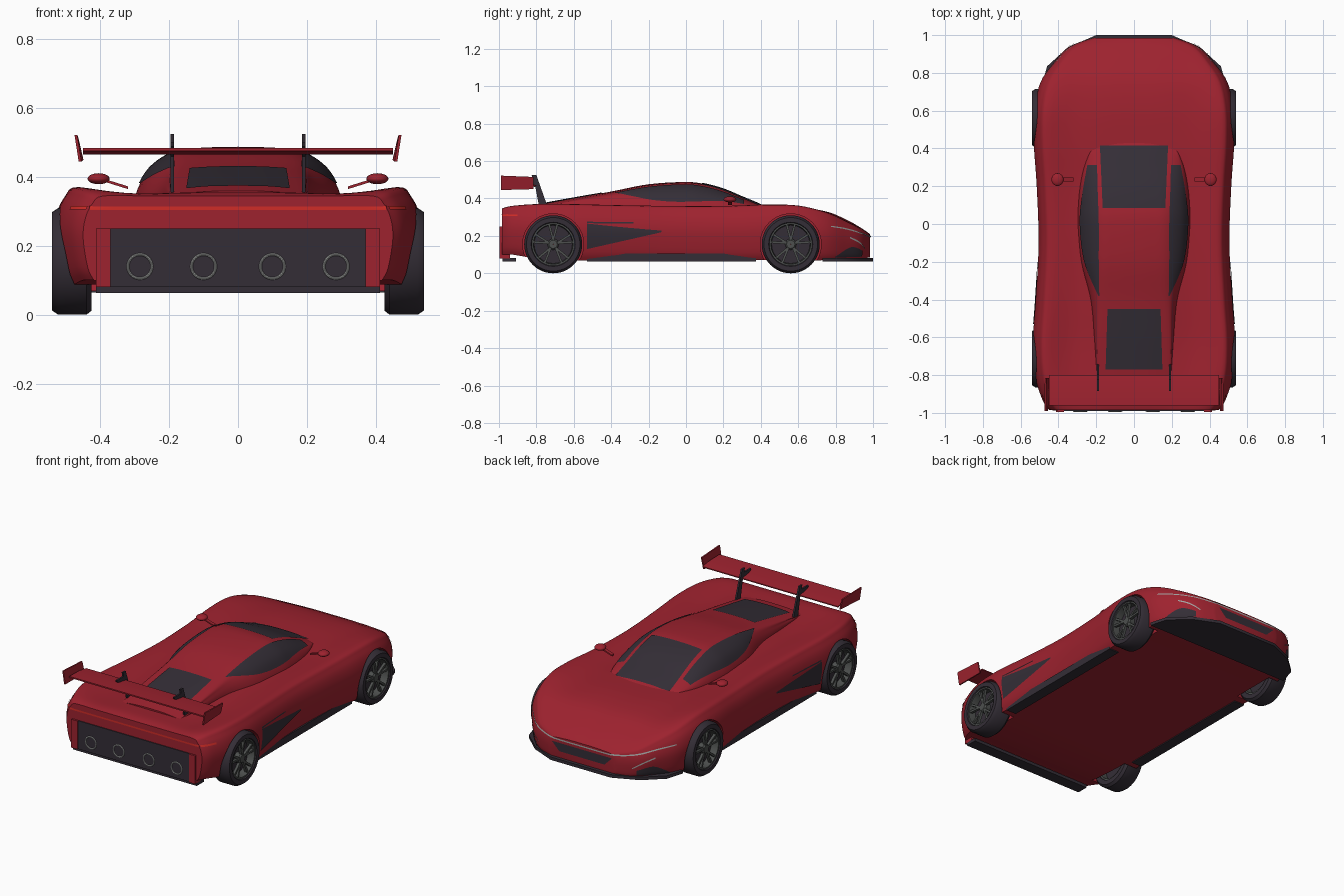
import bpy, bmesh, math
from math import sin, cos, pi
from mathutils import Vector as V
from mathutils.bvhtree import BVHTree

cube = bpy.data.objects.get("Cube")
if cube:
    bpy.data.objects.remove(cube)


def material(name, *rgb):
    m = bpy.data.materials.new(name)
    m.use_nodes = True
    m.diffuse_color = (*rgb, 1)
    m.node_tree.nodes["Principled BSDF"].inputs["Base Color"].default_value = (*rgb, 1)
    return m


red = material("body red", .34, .016, .028)
dark = material("dark trim", .034, .027, .037)
grey = material("rim grey", .075, .08, .077)
silver = material("light silver", .36, .37, .36)
tail = material("tail light red", .62, .025, .02)


def make(name, verts, faces, mat, mirror=False, fix=True):
    mesh = bpy.data.meshes.new(name)
    mesh.from_pydata([tuple(v) for v in verts], [], faces)
    if fix:
        bm = bmesh.new()
        bm.from_mesh(mesh)
        bmesh.ops.recalc_face_normals(bm, faces=bm.faces)
        bm.to_mesh(mesh)
        bm.free()
    mesh.materials.append(mat)
    ob = bpy.data.objects.new(name, mesh)
    bpy.context.collection.objects.link(ob)
    if mirror:
        ob.modifiers.new("Mirror", "MIRROR")
    return ob


def smooth(pts, n):
    """Catmull-Rom curve through pts, n steps per span."""
    pts = [V(p) for p in pts]
    p = [pts[0]] + pts + [pts[-1]]
    out = []
    for i in range(1, len(pts)):
        a, b, c, d = p[i - 1:i + 3]
        for k in range(n):
            t = k / n
            out.append(b + t * (c - a + t * (2 * a - 5 * b + 4 * c - d + t * (3 * b - a - 3 * c + d))) / 2)
    return out + [pts[-1]]


def loft(name, stations, section, mat):
    """Skin mirrored half sections along the length."""
    rings = []
    for s in smooth(stations, 5):
        half = smooth([(x, s[0], z) for x, z in section(*s[1:])], 4)
        rings.append(half + [V((-p.x, p.y, p.z)) for p in reversed(half[:-1])])
    n, m = len(rings[0]), len(rings)
    faces = [(r * n + i, r * n + (i + 1) % n, (r + 1) * n + (i + 1) % n, (r + 1) * n + i)
             for r in range(m - 1) for i in range(n)]
    faces += [range(n), range((m - 1) * n, m * n)]
    return make(name, [p for r in rings for p in r], faces, mat)


def prism(name, pts, off, mat, mirror=False):
    n, off = len(pts), V(off)
    verts = [V(p) for p in pts] + [V(p) + off for p in pts]
    faces = [range(n), range(n, 2 * n)]
    faces += [(i, (i + 1) % n, n + (i + 1) % n, n + i) for i in range(n)]
    return make(name, verts, faces, mat, mirror)


def box(name, x, y, z, mat, mirror=False):
    pts = [(x[0], y[0], z[0]), (x[1], y[0], z[0]), (x[1], y[1], z[0]), (x[0], y[1], z[0])]
    return prism(name, pts, (0, 0, z[1] - z[0]), mat, mirror)


def lathe(name, prof, cy, mat, n=48):
    """Closed profile of (x, radius) turned about a wheel axle."""
    m = len(prof)
    verts = [(x, cy + r * cos(a * 2 * pi / n), AXLE + r * sin(a * 2 * pi / n))
             for a in range(n) for x, r in prof]
    faces = [(a * m + i, a * m + (i + 1) % m, (a + 1) % n * m + (i + 1) % m, (a + 1) % n * m + i)
             for a in range(n) for i in range(m)]
    return make(name, verts, faces, mat, True)


# Main shell: y, half width, floor, fender top, valley, centre line
def shell_section(w, zb, zf, zv, zc):
    h = zf - zb
    return [(.93 * w, zb), (.97 * w, zb + .15 * h), (w, zb + .5 * h), (.985 * w, zb + .74 * h),
            (.94 * w, zb + .91 * h), (.87 * w, zf), (.6 * w, zv), (.28 * w, zc), (0, zc)]


body = loft("body_shell", [V(s) for s in (
    (-.985, .45, .1, .345, .345, .345), (-.93, .485, .1, .36, .352, .355),
    (-.8, .525, .08, .37, .345, .35), (-.62, .535, .07, .37, .34, .35),
    (-.4, .52, .07, .365, .345, .36), (-.1, .505, .07, .36, .35, .36),
    (.2, .515, .07, .36, .345, .35), (.42, .53, .07, .367, .35, .352),
    (.6, .528, .07, .362, .345, .35), (.75, .495, .07, .325, .325, .33),
    (.86, .42, .075, .275, .28, .285), (.94, .34, .08, .23, .238, .24),
    (.985, .22, .085, .2, .205, .208))], shell_section, red)


# Cabin: y, base half width, roof half width, roof height
def cabin_section(wb, wt, zt):
    base = min(.345, zt - .03)
    edge = zt - .012
    return [(wb, .28), (wb, base), (wt + .65 * (wb - wt), base + .62 * (edge - base)),
            (wt, edge), (.5 * wt, zt - .002), (0, zt)]


cabin = loft("cabin", [V(s) for s in (
    (.45, .2, .18, .342), (.38, .235, .18, .375), (.3, .265, .18, .408), (.2, .285, .175, .45),
    (.1, .295, .175, .477), (0, .298, .175, .488), (-.2, .28, .175, .476), (-.4, .23, .18, .437),
    (-.6, .21, .185, .402), (-.83, .195, .185, .36))], cabin_section, red)

# Wheel arches cut through the shell
AXLE = .155
WHEELS = {"rear": -.71, "front": .56}
for cy in WHEELS.values():
    for side in (-1, 1):
        bpy.ops.mesh.primitive_cylinder_add(vertices=64, radius=.163, depth=.3,
                                            location=(side * .56, cy, AXLE), rotation=(0, pi / 2, 0))
        cutter = bpy.context.object
        cutter.hide_render = True
        cut = body.modifiers.new("Arch", "BOOLEAN")
        cut.operation, cut.object, cut.solver = "DIFFERENCE", cutter, "EXACT"
        dg = bpy.context.evaluated_depsgraph_get()
        body.data = bpy.data.meshes.new_from_object(body.evaluated_get(dg))
        body.modifiers.clear()
        bpy.data.objects.remove(cutter)

dg = bpy.context.evaluated_depsgraph_get()
trees = [BVHTree.FromObject(o, dg) for o in (body, cabin)]


def plate(name, edge_a, edge_b, aim, mat, mirror=False, n=8, rows=10):
    """Thin panel spanned between two edges and laid onto the shell along aim."""
    verts, miss = [], set()
    a, b = smooth(edge_a, n), smooth(edge_b, n)
    for p, q in zip(a, b):
        for k in range(rows + 1):
            s = p.lerp(q, k / rows)
            d = V(aim) if aim else V((-s.x, .5 - s.y, 0)).normalized()
            hits = [t.ray_cast(s - d * .6, d) for t in trees]
            hits = [h for h in hits if h[0]]
            if hits:
                hit = min(hits, key=lambda h: h[3])
                s = hit[0] + hit[1] * (.004 if hit[1].dot(d) < 0 else -.004)
            else:
                miss.add(len(verts))
            verts.append(s)
    w = rows + 1
    faces = [(i * w + k, i * w + k + 1, i * w + w + k + 1, i * w + w + k)
             for i in range(len(a) - 1) for k in range(rows)]
    ob = make(name, verts, [f for f in faces if not miss & set(f)], mat, mirror, False)
    d = V(aim) if aim else V((0, -1, 0))
    if sum(f.normal.dot(d) * f.area for f in ob.data.polygons) > 0:
        ob.data.flip_normals()
    return ob


DOWN, INWARD, BACK, FORWARD = (0, 0, -1), (-1, 0, 0), (0, -1, 0), (0, 1, 0)

# Glass
plate("windshield", [(-.18, .415, .5), (.18, .415, .5)], [(-.165, .085, .5), (.165, .085, .5)], DOWN, dark, n=16)
plate("rear_window", [(-.14, -.45, .5), (.14, -.45, .5)], [(-.15, -.77, .5), (.15, -.77, .5)], DOWN, dark, n=16)
plate("side_window", [(.195, .31, .5), (.19, .15, .5), (.185, 0, .5), (.185, -.2, .5), (.182, -.38, .5)],
      [(.245, .31, .5), (.272, .15, .5), (.284, 0, .5), (.26, -.2, .5), (.187, -.38, .5)], DOWN, dark, True)

# Side intake, front vents and grille
plate("side_intake", [(.5, -.53, .265), (.5, -.33, .245), (.5, -.13, .228)],
      [(.5, -.53, .13), (.5, -.33, .175), (.5, -.13, .22)], INWARD, dark, True)
plate("intake_blade", [(.5, -.53, .275), (.5, -.28, .272)], [(.5, -.53, .267), (.5, -.28, .266)], INWARD, dark, True)
plate("front_vent", [(.44, .79, .09), (.4, .88, .14), (.33, .94, .12)],
      [(.44, .79, .085), (.4, .88, .088), (.33, .94, .09)], None, dark, True)
plate("grille", [(-.2, 1, .175), (.2, 1, .175)], [(-.15, 1, .125), (.15, 1, .125)], BACK, dark, n=16)

# Front light strips
plate("nose_light", [(.48, .775, .253), (.42, .86, .24), (.34, .94, .217), (.21, .985, .2), (0, .985, .198)],
      [(.48, .775, .247), (.42, .86, .233), (.34, .94, .21), (.21, .985, .192), (0, .985, .19)],
      None, silver, True, rows=3)
plate("head_light", [(.41, .875, .195), (.36, .92, .17), (.31, .955, .135)],
      [(.41, .875, .187), (.36, .92, .162), (.31, .955, .128)], None, silver, True, rows=3)

# Tail lights, rear panel and exhausts
plate("tail_light_bar", [(-.43, -1, .314), (.43, -1, .314)], [(-.43, -1, .304), (.43, -1, .304)], FORWARD, tail, n=16, rows=2)
plate("tail_light_side", [(.5, -.98, .314), (.5, -.9, .314)], [(.5, -.98, .304), (.5, -.9, .304)], INWARD, tail, True, rows=2)
box("rear_panel", (-.37, .37), (-.99, -.94), (.08, .25), dark)
box("rear_post", (.37, .412), (-.996, -.94), (.08, .25), red, True)
box("rear_diffuser", (-.412, .412), (-.98, -.91), (.063, .082), dark)
for i, x in enumerate((-.285, -.1, .1, .285)):
    bpy.ops.mesh.primitive_torus_add(location=(x, -.99, .14), rotation=(pi / 2, 0, 0), major_segments=32,
                                     minor_segments=8, major_radius=.035, minor_radius=.004)
    bpy.context.object.name = f"exhaust_ring_{i + 1}"
    bpy.context.object.data.materials.append(silver)

# Splitter and skirts
rim_line = [(.2, 1), (.35, .935), (.46, .835), (.49, .73)]
prism("front_splitter", [(x, y, .064) for x, y in rim_line] + [(-x, y, .064) for x, y in reversed(rim_line)],
      (0, 0, .018), dark)
box("side_skirt", (.43, .497), (-.53, .375), (.064, .106), dark, True)

# Wheels
for end, cy in WHEELS.items():
    lathe(f"{end}_tyre", [(.425, .115), (.425, .143), (.44, .155), (.522, .155), (.54, .143), (.54, .118),
                          (.53, .112), (.435, .112)], cy, dark)
    lathe(f"{end}_rim", [(.534, .118), (.534, .106), (.5, .102), (.43, .105), (.43, .116)], cy, grey)
    lathe(f"{end}_brake_disc", [(.49, .001), (.49, .104), (.475, .104), (.475, .001)], cy, dark)
    lathe(f"{end}_hub", [(.528, .001), (.528, .022), (.52, .03), (.48, .03), (.48, .001)], cy, grey, 20)
    for k in range(10):
        a = (k // 2) * 2 * pi / 5 + pi / 2
        lean = .2 if k % 2 else -.2
        out = V((0, cos(a + lean), sin(a + lean)))
        start = V((.51, cy, AXLE)) + V((0, cos(a), sin(a))) * .022
        stop = V((.514, cy, AXLE)) + out * .108
        wide = V((0, -out.z, out.y)) * .006
        prism(f"{end}_spoke_{k + 1}", [start - wide, start + wide, stop + wide, stop - wide], (.016, 0, 0), grey, True)

# Rear wing
prism("wing_blade", [(-.45, -.8, .472), (-.45, -.87, .482), (-.45, -.96, .484), (-.45, -.96, .476),
                     (-.45, -.87, .47), (-.45, -.8, .466)], (.9, 0, 0), red)
prism("wing_end_plate", [(.449, -.815, .45), (.455, -.99, .445), (.467, -.99, .522), (.464, -.815, .515)],
      (.008, 0, 0), red, True)
prism("wing_strut", [(.186, -.74, .355), (.186, -.785, .355), (.186, -.805, .46), (.186, -.88, .488),
                     (.186, -.885, .5), (.186, -.82, .5), (.186, -.825, .525), (.186, -.8, .525)],
      (.01, 0, 0), dark, True)

# Door mirrors
bpy.ops.mesh.primitive_uv_sphere_add(segments=20, ring_count=12, radius=1)
pod = bpy.context.object
pod.name = "door_mirror"
for v in pod.data.vertices:
    v.co = V((.405 + .032 * v.co.x, .235 + .034 * v.co.y, .395 + .016 * v.co.z))
pod.data.materials.append(red)
pod.modifiers.new("Mirror", "MIRROR")
prism("mirror_arm", [(.32, .225, .365), (.32, .245, .365), (.4, .245, .39), (.4, .225, .39)], (0, 0, .008), red, True)

# Soft shading with crisp edges
bpy.ops.object.select_all(action="DESELECT")
for ob in bpy.context.scene.objects:
    if ob.type == "MESH":
        ob.select_set(True)
        bpy.context.view_layer.objects.active = ob
bpy.ops.object.shade_smooth_by_angle(angle=math.radians(35))
